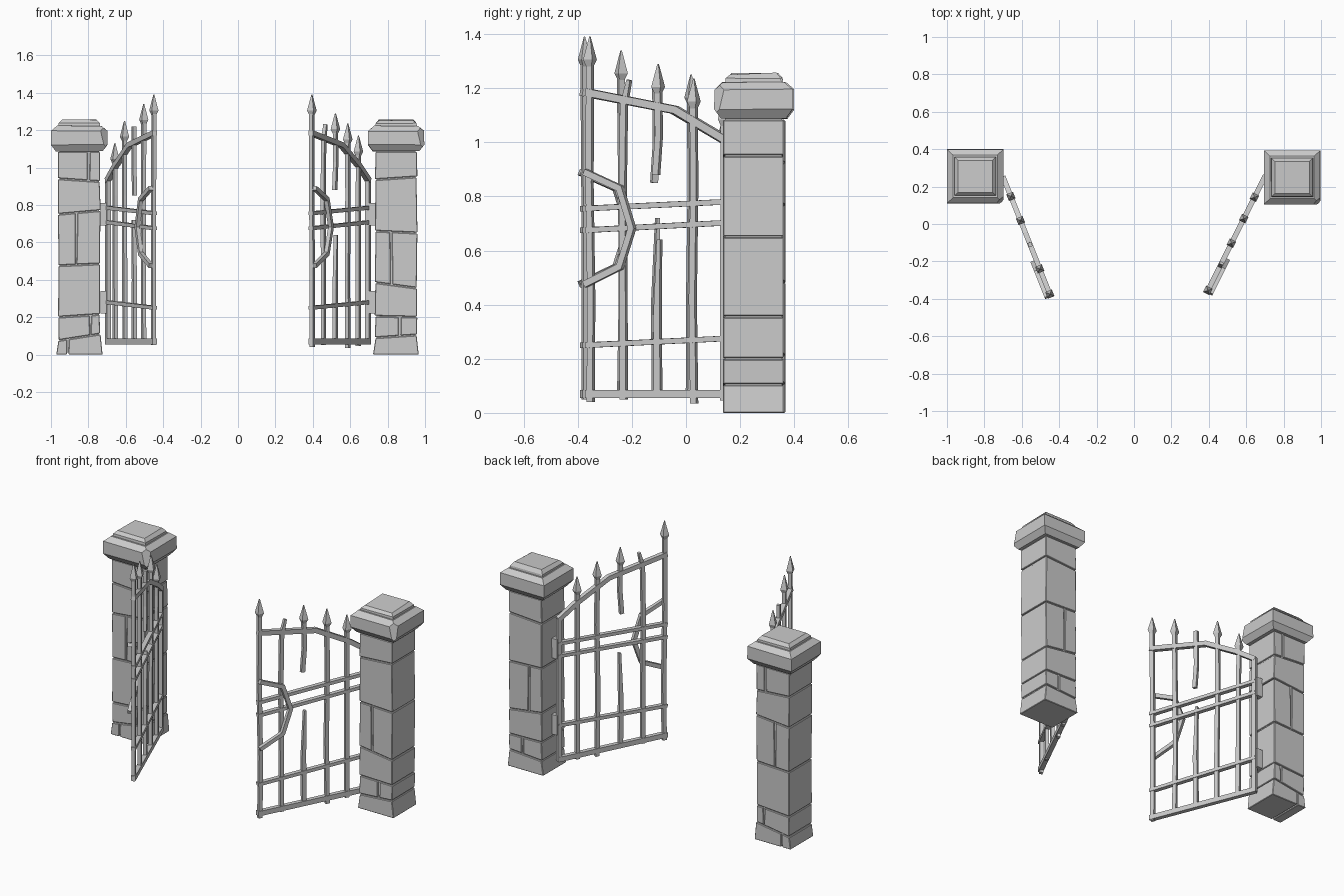
import bpy, bmesh, random
from mathutils import Vector, Matrix

if "Cube" in bpy.data.objects:
    bpy.data.objects.remove(bpy.data.objects["Cube"])

random.seed(4)


def finish(name, bm, matrix=None):
    bmesh.ops.recalc_face_normals(bm, faces=bm.faces)
    me = bpy.data.meshes.new(name)
    bm.to_mesh(me)
    bm.free()
    ob = bpy.data.objects.new(name, me)
    bpy.context.collection.objects.link(ob)
    if matrix:
        ob.matrix_world = matrix
    return ob


def skin(bm, rings):
    """Close a stack of four-cornered rings into a solid."""
    vs = [[bm.verts.new(p) for p in r] for r in rings]
    for a, b in zip(vs, vs[1:]):
        for i in range(4):
            j = (i + 1) % 4
            bm.faces.new((a[i], a[j], b[j], b[i]))
    bm.faces.new(vs[0][::-1])
    bm.faces.new(vs[-1])


def ring(x0, x1, y0, y1, z, wob=0.0):
    return [(x, y, z + random.uniform(-wob, wob))
            for x, y in ((x0, y0), (x1, y0), (x1, y1), (x0, y1))]


def bar(name, pts, w, d, off, matrix, tip=1.0):
    """Mitred rectangular bar along (along, height) points in the gate plane."""
    P = [Vector((p[0], 0, p[1])) for p in pts]
    rings = []
    for i, p in enumerate(P):
        t0 = (p - P[max(i - 1, 0)]).normalized()
        t1 = (P[min(i + 1, len(P) - 1)] - p).normalized()
        t = (t0 + t1).normalized()
        n = Vector((-t.z, 0, t.x))
        k = (tip if i == len(P) - 1 else 1) / max(t.dot(t1 if t1.length else t0), 0.5)
        h, e = n * w / 2 * k, Vector((0, d / 2, 0))
        o = p + Vector((0, off, 0))
        rings.append([o - h - e, o + h - e, o + h + e, o - h + e])
    bm = bmesh.new()
    skin(bm, rings)
    return finish(name, bm, matrix)


def spear(name, x, top, matrix):
    bm = bmesh.new()
    skin(bm, [ring(x - r, x + r, -r, r, z) for r, z in
              ((0.010, top - 0.11), (0.019, top - 0.085), (0.002, top))])
    return finish(name, bm, matrix)


def pillar(side, cx, cy, courses):
    h = 0.112
    # mortar core, slightly inside the stone faces
    bm = bmesh.new()
    c = h - 0.007
    skin(bm, [ring(cx - c, cx + c, cy - c, cy + c, z) for z in (0.01, 1.10)])
    finish(side + "_pillar_core", bm)

    # stone courses, some split by a vertical joint
    for n, (zl0, zr0, zl1, zr1, joint) in enumerate(courses):
        flare = 0.012 if n == 0 else 0
        spans = [(-h, h)] if joint is None else [(-h, joint - 0.004), (joint + 0.004, h)]
        for m, (a, b) in enumerate(spans):
            bm = bmesh.new()
            j = [random.uniform(-0.003, 0.003) for _ in range(4)]
            fa = flare if a == -h else 0
            fb = flare if b == h else 0
            lo = ring(cx + a - fa + j[0], cx + b + fb + j[1], cy - h, cy + h, 0)
            hi = ring(cx + a + j[2], cx + b + j[3], cy - h, cy + h, 0)

            def slope(p, zl, zr, gap):
                t = (p[0] - cx + h) / (2 * h)
                return (p[0], p[1], max(0, zl + (zr - zl) * t + gap))
            skin(bm, [[slope(p, zl0, zr0, 0.003 if n else 0) for p in lo],
                      [slope(p, zl1, zr1, -0.003) for p in hi]])
            bmesh.ops.bevel(bm, geom=bm.edges[:], offset=0.003, segments=1, affect='EDGES')
            finish(f"{side}_pillar_stone_{n}_{m}", bm)

    # cap slab with bevelled faces and one chipped corner
    bm = bmesh.new()
    skin(bm, [ring(cx - r, cx + r, cy - r * .96, cy + r * .96, z, 0.002) for r, z in
              ((0.125, 1.088), (0.151, 1.122), (0.150, 1.195), (0.118, 1.222))])
    nrm = Vector((1, -1, 0.25)).normalized()
    co = Vector((cx + 0.151, cy - 0.145, 1.16)) - nrm * 0.02
    cut = bmesh.ops.bisect_plane(bm, geom=bm.verts[:] + bm.edges[:] + bm.faces[:],
                                 plane_co=co, plane_no=nrm, clear_outer=True)
    edges = [e for e in cut['geom_cut'] if isinstance(e, bmesh.types.BMEdge)]
    bmesh.ops.holes_fill(bm, edges=edges)
    finish(side + "_pillar_cap", bm)

    # worn top stone
    bm = bmesh.new()
    skin(bm, [ring(cx - r, cx + r, cy - r * .93, cy + r * .93, z, wob) for r, z, wob in
              ((0.112, 1.215, 0), (0.110, 1.236, 0.003), (0.092, 1.254, 0.004))])
    finish(side + "_pillar_top_stone", bm)


def gate(side, sgn, hinge, free, pickets):
    H, F = Vector((*hinge, 0)), Vector((*free, 0))
    L = (F - H).length
    d = (F - H) / L
    e = Vector((-d.y, d.x, 0))
    M = Matrix(((d.x, e.x, 0, H.x), (d.y, e.y, 0, H.y), (0, 0, 1, 0), (0, 0, 0, 1)))

    # frame: hinge stile, rails and arched top
    bar(side + "_hinge_stile", [(0, 0.06), (0, 0.945)], 0.026, 0.024, 0, M)
    rails = [(0.07, 0.07, 0.030), (0.28, 0.25, 0.020), (0.708, 0.675, 0.020), (0.785, 0.755, 0.020)]
    for i, (z0, z1, w) in enumerate(rails):
        bar(f"{side}_rail_{i}", [(-0.01, z0), (L + 0.013, z1)], w, 0.027, 0, M)
    bar(side + "_top_rail", [(-0.008, 0.93), (0.11, 1.01), (0.47 * L, 1.12), (L + 0.013, 1.185)],
        0.028, 0.027, 0, M)

    # bent brace on the outer face
    bar(side + "_brace", [(L + 0.01, 0.89), (L - 0.135, 0.83), (L - 0.185, 0.682),
                          (L - 0.135, 0.54), (L + 0.01, 0.475)], 0.024, 0.022, sgn * 0.022, M)

    # pickets: position, bottom, top, spear or bare, optional break
    for i, (t, z0, z1, tipped, gap) in enumerate(pickets):
        x = t * L
        end = z1 - 0.10 if tipped else z1
        name = f"{side}_picket_{i}"
        r = [random.uniform(-0.006, 0.006) for _ in range(3)]
        if gap:
            a, b = gap
            bar(name + "_lower", [(x, z0), (x + r[0], a * 0.55), (x - 0.006, a)],
                0.026, 0.020, 0, M, 0.5)
            bar(name + "_upper", [(x + 0.008, b), (x + r[1], b + 0.15), (x, end)],
                0.024, 0.020, 0, M)
        else:
            bar(name, [(x + r[2], z0), (x + r[0], 0.42), (x + r[1], 0.85), (x, end - 0.09),
                       (x if tipped else x - 0.022, end)], 0.024, 0.020, 0, M,
                1.0 if tipped else 0.6)
        if tipped:
            spear(name + "_spear", x, z1, M)

    # hinge blocks between stile and pillar
    for i, z in enumerate((0.28, 0.75)):
        bm = bmesh.new()
        x = sgn * 0.717
        skin(bm, [ring(x - 0.019, x + 0.019, 0.228, 0.262, z + k) for k in (-0.06, 0.06)])
        finish(f"{side}_hinge_{i}", bm)


# courses: bottom left/right, top left/right heights, joint offset
pillar("left", -0.849, 0.255, [
    (0, 0, 0.075, 0.11, -0.06), (0.075, 0.11, 0.20, 0.215, 0.06),
    (0.20, 0.215, 0.475, 0.485, None), (0.475, 0.485, 0.75, 0.77, -0.015),
    (0.75, 0.77, 0.94, 0.925, None), (0.94, 0.925, 1.085, 1.085, 0.05)])
pillar("right", 0.845, 0.249, [
    (0, 0, 0.09, 0.105, None), (0.09, 0.105, 0.205, 0.20, 0.02),
    (0.205, 0.20, 0.385, 0.355, None), (0.385, 0.355, 0.66, 0.65, -0.025),
    (0.66, 0.65, 0.935, 0.95, None), (0.935, 0.95, 1.085, 1.085, None)])

gate("left", -1, (-0.695, 0.240), (-0.45, -0.375), [
    (0.15, 0.06, 1.13, True, None), (0.36, 0.06, 1.25, True, None),
    (0.57, 0.06, 1.22, False, (0.72, 0.85)), (0.78, 0.06, 1.34, True, None),
    (1.0, 0.05, 1.39, True, None)])
gate("right", 1, (0.695, 0.245), (0.395, -0.355), [
    (0.17, 0.045, 1.17, True, None), (0.36, 0.035, 1.235, True, None),
    (0.58, 0.06, 1.29, True, (0.64, 0.88)), (0.79, 0.05, 1.23, False, None),
    (1.0, 0.04, 1.39, True, None)])
